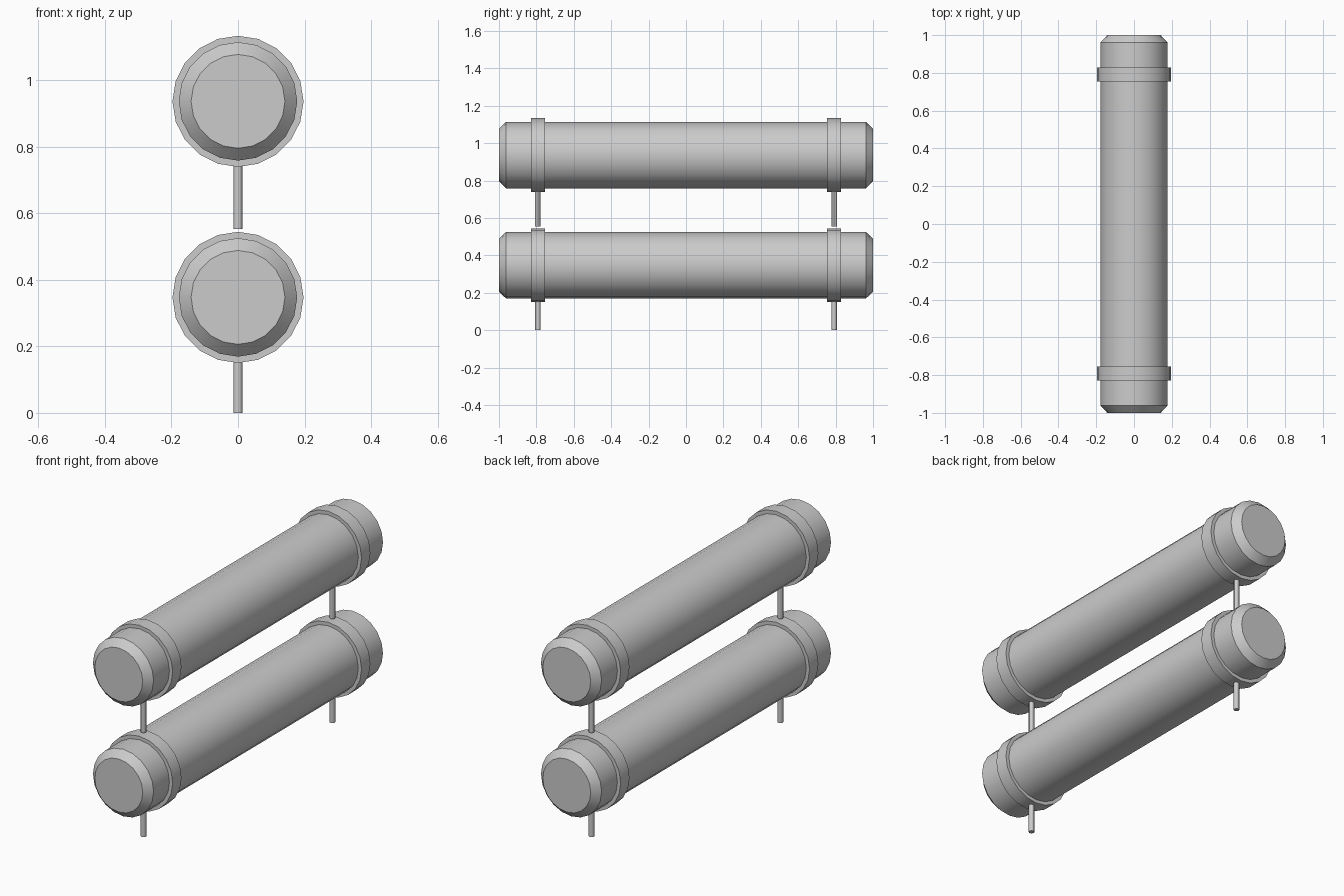
import bpy, bmesh, math

if "Cube" in bpy.data.objects:
    bpy.data.objects.remove(bpy.data.objects["Cube"])

grey = bpy.data.materials.new("plain_grey")
grey.diffuse_color = (0.6, 0.6, 0.6, 1)
grey.use_nodes = True
grey.node_tree.nodes["Principled BSDF"].inputs["Base Color"].default_value = grey.diffuse_color


def lathe(name, profile, sides, loc, along_y=True, closed=False):
    """Spin (radius, position) points round the y or z axis."""
    bm = bmesh.new()
    rings = []
    for r, p in profile:
        ring = []
        for i in range(sides):
            a = 2 * math.pi * i / sides
            u, v = r * math.cos(a), r * math.sin(a)
            ring.append(bm.verts.new((u, p, v) if along_y else (u, v, p)))
        rings.append(ring)
    pairs = list(zip(rings, rings[1:]))
    if closed:
        pairs.append((rings[-1], rings[0]))
    else:
        bm.faces.new(rings[0])
        bm.faces.new(rings[-1])
    for a, b in pairs:
        for i in range(sides):
            j = (i + 1) % sides
            bm.faces.new((a[i], a[j], b[j], b[i]))
    bmesh.ops.recalc_face_normals(bm, faces=bm.faces)
    mesh = bpy.data.meshes.new(name)
    bm.to_mesh(mesh)
    bm.free()
    mesh.materials.append(grey)
    ob = bpy.data.objects.new(name, mesh)
    ob.location = loc
    bpy.context.collection.objects.link(ob)
    bpy.ops.object.select_all(action='DESELECT')
    ob.select_set(True)
    bpy.context.view_layer.objects.active = ob
    bpy.ops.object.shade_smooth_by_angle(angle=math.radians(30))
    return ob


R_BODY, R_END, R_COLLAR, R_ROD = 0.178, 0.141, 0.197, 0.014
END_Y, COLLAR_Y, COLLAR_HALF = 0.962, 0.792, 0.037

# tier name, cylinder axis height, bottom of its support rods
for tier, z, rod_z in (("lower", 0.347, 0.0), ("upper", 0.936, 0.553)):
    # long body with chamfered ends
    lathe(tier + "_body",
          [(R_END, -1), (R_BODY, -END_Y), (R_BODY, END_Y), (R_END, 1)],
          20, (0, 0, z))
    for end, s in (("front", -1), ("back", 1)):
        # clamp collar round the body
        h = COLLAR_HALF
        lathe(f"{tier}_{end}_collar",
              [(R_BODY - 0.005, -h), (R_COLLAR, -h), (R_COLLAR, h), (R_BODY - 0.005, h)],
              20, (0, s * COLLAR_Y, z), closed=True)
        # thin support rod below the collar
        lathe(f"{tier}_{end}_rod",
              [(R_ROD, rod_z), (R_ROD, z - R_COLLAR + 0.008)],
              12, (0, s * COLLAR_Y, 0), along_y=False)
